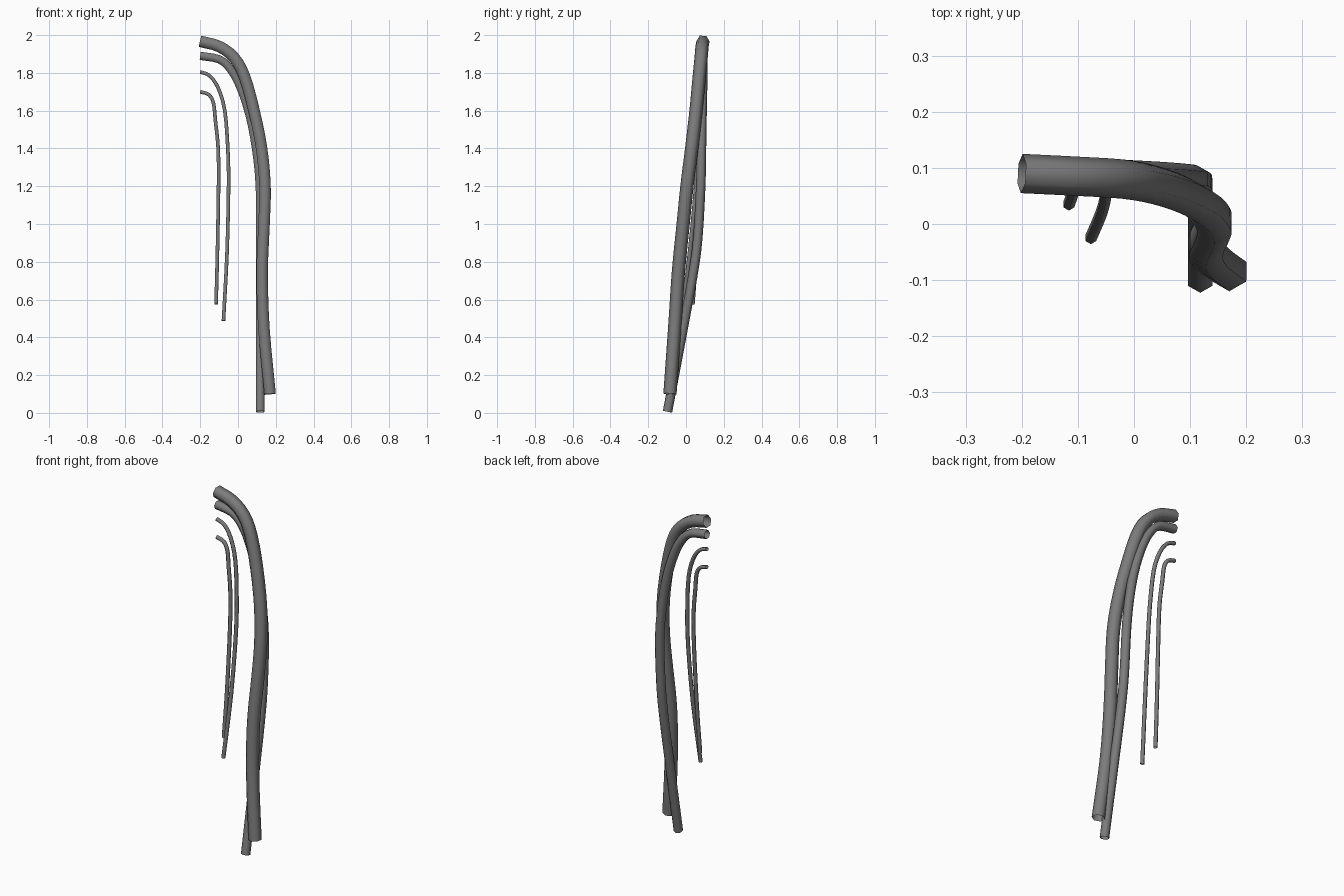
import bpy
import bmesh
from math import cos, sin, tau
from mathutils import Vector

cube = bpy.data.objects.get("Cube")
if cube:
    bpy.data.objects.remove(cube, do_unlink=True)

SIDES = 6
STEPS = 3

# One dark rubber colour for every hose
rubber = bpy.data.materials.new("dark_grey_rubber")
rubber.use_nodes = True
grey = (0.2, 0.2, 0.2, 1)
rubber.diffuse_color = grey
rubber.node_tree.nodes["Principled BSDF"].inputs["Base Color"].default_value = grey


def smooth_path(points):
    """Pass a rounded path through the given points."""
    p = [Vector(q) for q in points]
    p = [2 * p[0] - p[1]] + p + [2 * p[-1] - p[-2]]
    path = []
    for a, b, c, d in zip(p, p[1:], p[2:], p[3:]):
        for i in range(STEPS):
            t = i / STEPS
            path.append(b + 0.5 * t * (c - a + t * (2 * a - 5 * b + 4 * c - d
                                                    + t * (3 * (b - c) + d - a))))
    return path + [p[-2]]


def hose(name, radius, points):
    """Sweep an open six-sided tube along the path."""
    path = smooth_path(points)
    bm = bmesh.new()
    rings = []
    for i, centre in enumerate(path):
        along = (path[min(i + 1, len(path) - 1)] - path[max(i - 1, 0)]).normalized()
        side = Vector((0, 1, 0))
        side = (side - along * side.dot(along)).normalized()
        up = along.cross(side)
        rings.append([bm.verts.new(centre + radius * (side * cos(tau * k / SIDES)
                                                      + up * sin(tau * k / SIDES)))
                      for k in range(SIDES)])
    # The open sleeve faces inward, showing the hollow of the hose
    for r, s in zip(rings, rings[1:]):
        for k in range(SIDES):
            n = (k + 1) % SIDES
            bm.faces.new((r[k], s[k], s[n], r[n])).smooth = True
    mesh = bpy.data.meshes.new(name)
    bm.to_mesh(mesh)
    bm.free()
    mesh.materials.append(rubber)
    obj = bpy.data.objects.new(name, mesh)
    bpy.context.collection.objects.link(obj)


# Two thick hoses that cross on the way down
hose("large_hose", 0.035, [
    (-0.2, 0.09, 1.967), (-0.1, 0.085, 1.94), (-0.02, 0.08, 1.88),
    (0.035, 0.07, 1.78), (0.085, 0.053, 1.6), (0.125, 0.03, 1.4),
    (0.143, 0.005, 1.2), (0.138, -0.015, 1.0), (0.128, -0.04, 0.75),
    (0.137, -0.06, 0.45), (0.17, -0.085, 0.1)])
hose("medium_hose", 0.025, [
    (-0.2, 0.09, 1.89), (-0.1, 0.09, 1.872), (-0.04, 0.09, 1.82),
    (0.01, 0.088, 1.73), (0.06, 0.085, 1.58), (0.095, 0.082, 1.4),
    (0.115, 0.078, 1.2), (0.118, 0.062, 0.92), (0.118, 0.035, 0.72),
    (0.118, -0.02, 0.42), (0.118, -0.098, 0.006)])

# Two thin hoses beside them
hose("small_hose", 0.011, [
    (-0.2, 0.09, 1.805), (-0.15, 0.088, 1.785), (-0.105, 0.084, 1.72),
    (-0.07, 0.076, 1.6), (-0.054, 0.065, 1.4), (-0.05, 0.053, 1.2),
    (-0.058, 0.02, 0.85), (-0.077, -0.025, 0.488)])
hose("inner_small_hose", 0.011, [
    (-0.2, 0.09, 1.7), (-0.155, 0.09, 1.685), (-0.13, 0.088, 1.64),
    (-0.12, 0.085, 1.55), (-0.105, 0.08, 1.4), (-0.103, 0.073, 1.2),
    (-0.109, 0.055, 0.85), (-0.116, 0.035, 0.575)])
